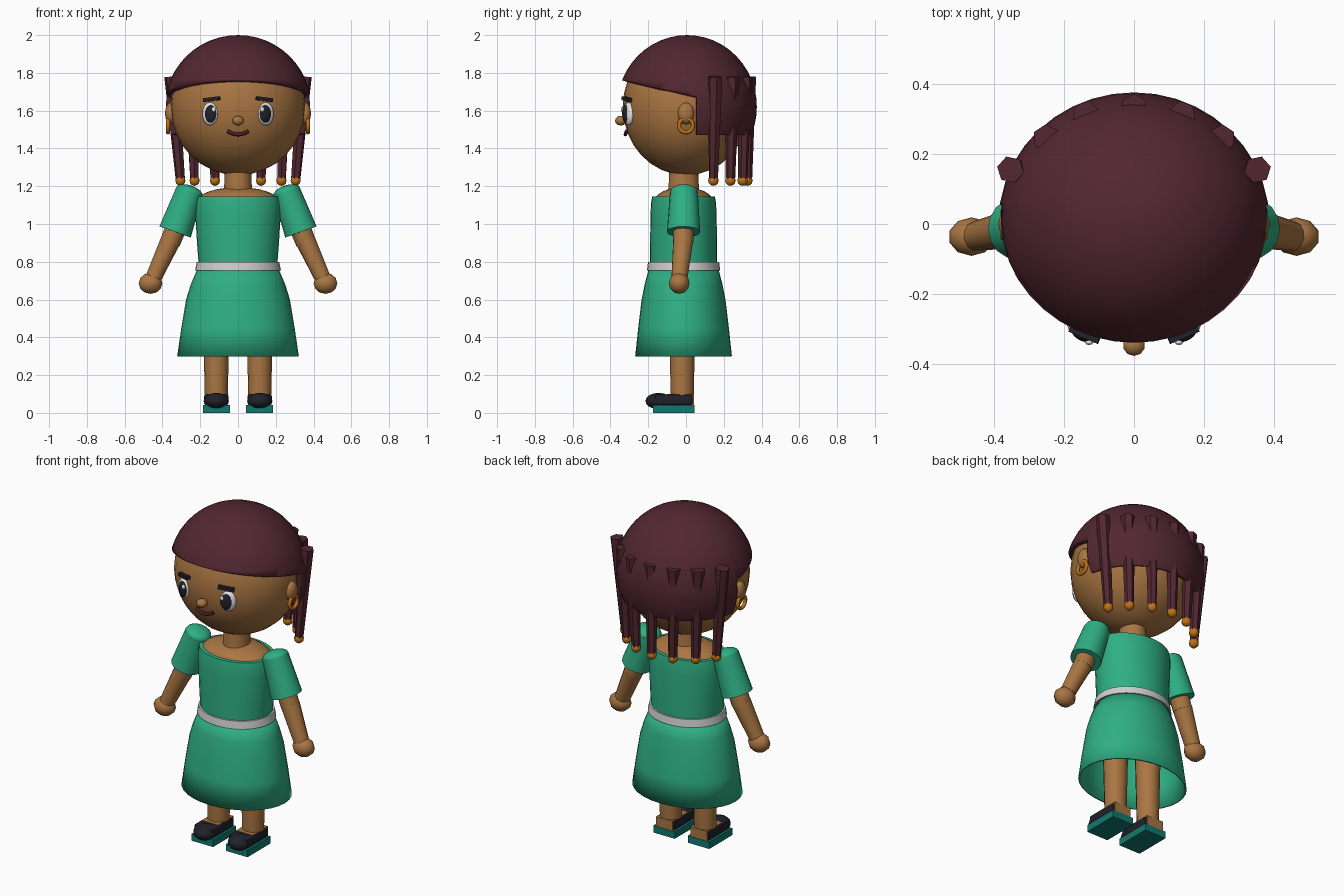
import bpy, bmesh, math
from mathutils import Vector, Matrix

if "Cube" in bpy.data.objects:
    bpy.data.objects.remove(bpy.data.objects["Cube"], do_unlink=True)


def material(name, r, g, b):
    m = bpy.data.materials.new(name)
    m.use_nodes = True
    m.diffuse_color = (r, g, b, 1)
    m.node_tree.nodes["Principled BSDF"].inputs["Base Color"].default_value = (r, g, b, 1)
    return m


SKIN = material("warm brown skin", .40, .18, .055)
HAIR = material("dark plum hair", .085, .02, .03)
GREEN = material("green cloth", .028, .43, .23)
TEAL = material("teal sole", .006, .19, .16)
BLACK = material("near black", .014, .015, .024)
GOLD = material("orange gold", .52, .17, .008)
GREY = material("light grey belt", .62, .62, .62)
WHITE = material("eye white", .8, .8, .8)
LIP = material("dark lip", .07, .012, .018)


def finish(name, bm, mat, angle=40):
    mesh = bpy.data.meshes.new(name)
    bmesh.ops.recalc_face_normals(bm, faces=bm.faces)
    bm.to_mesh(mesh)
    bm.free()
    mesh.materials.append(mat)
    mesh.shade_smooth()
    mesh.set_sharp_from_angle(angle=math.radians(angle))
    obj = bpy.data.objects.new(name, mesh)
    bpy.context.collection.objects.link(obj)
    return obj


def ball(name, loc, size, mat, seg=16, turn=0):
    bm = bmesh.new()
    bmesh.ops.create_uvsphere(bm, u_segments=seg, v_segments=max(6, seg // 2), radius=1)
    bm.transform(Matrix.Translation(loc) @ Matrix.Rotation(turn, 4, "Z") @ Matrix.Diagonal((*size, 1)))
    return finish(name, bm, mat, 60)


def tube(name, a, b, ra, rb, mat, sides=12):
    a, b = Vector(a), Vector(b)
    bm = bmesh.new()
    bmesh.ops.create_cone(bm, cap_ends=True, segments=sides, radius1=ra, radius2=rb, depth=(b - a).length)
    turn = (b - a).to_track_quat("Z", "Y").to_matrix().to_4x4()
    bm.transform(Matrix.Translation((a + b) / 2) @ turn)
    return finish(name, bm, mat, 50)


def box(name, loc, size, mat, bevel=0, rot=None):
    bm = bmesh.new()
    bmesh.ops.create_cube(bm, size=1)
    bm.transform(Matrix.Translation(loc) @ (rot or Matrix()) @ Matrix.Diagonal((*size, 1)))
    if bevel:
        bmesh.ops.bevel(bm, geom=bm.edges[:], offset=bevel, segments=2, affect="EDGES", profile=.5)
    return finish(name, bm, mat)


def loft(name, rings, mat, yc=0, sides=24, caps=()):
    """Stacked ellipses given as (z, half width, half depth)."""
    bm = bmesh.new()
    loops = []
    for z, rx, ry in rings:
        angles = [math.tau * i / sides for i in range(sides)]
        loops.append([bm.verts.new((rx * math.cos(t), yc + ry * math.sin(t), z)) for t in angles])
    for low, high in zip(loops, loops[1:]):
        for i in range(sides):
            j = (i + 1) % sides
            bm.faces.new((low[i], low[j], high[j], high[i]))
    for c in caps:
        bm.faces.new(loops[c])
    return finish(name, bm, mat)


def shell(obj, thickness):
    mod = obj.modifiers.new("thickness", "SOLIDIFY")
    mod.thickness = thickness
    mod.offset = -1


# Head, neck and shoulders
ball("head", (0, 0, 1.62), (.357, .335, .362), SKIN, 32)
loft("neck", [(1.12, .085, .09), (1.2, .073, .08), (1.32, .07, .075)], SKIN, -.012, 16)
ball("shoulders", (0, -.012, 1.12), (.215, .155, .075), SKIN, 24)

# Hair cap: sloped fringe in front, longer behind the ears
HAIR_BACK, HAIR_LOW = .055, 1.47
slope_point, slope_normal = Vector((0, -.335, 1.76)), Vector((0, .22, 1)).normalized()
bm = bmesh.new()
bmesh.ops.create_uvsphere(bm, u_segments=40, v_segments=24, radius=1)
bm.transform(Matrix.Translation((0, .005, 1.62)) @ Matrix.Diagonal((.386, .37, .38, 1)))
cuts = ((slope_point, slope_normal), (Vector((0, HAIR_BACK, 0)), Vector((0, 1, 0))),
        (Vector((0, 0, HAIR_LOW)), Vector((0, 0, 1))))
for point, normal in cuts:
    bmesh.ops.bisect_plane(bm, geom=bm.verts[:] + bm.edges[:] + bm.faces[:],
                           plane_co=point, plane_no=normal, dist=1e-5)
bare = []
for f in bm.faces:
    c = f.calc_center_median()
    behind = c.y > HAIR_BACK and c.z > HAIR_LOW
    if not behind and (c - slope_point).dot(slope_normal) < 0:
        bare.append(f)
bmesh.ops.delete(bm, geom=bare, context="FACES")
shell(finish("hair_cap", bm, HAIR), .03)

# Braids with beads: top x, y and bottom x, y on one side
braids = [(.352, .155, .305, .145), (.25, .245, .23, .235), (.137, .312, .122, .3), (0, .332, 0, .325)]
for tx, ty, bx, by in braids:
    for s in ((-1, 1) if tx else (1,)):
        tube("braid", (s * bx, by, 1.23), (s * tx, ty, 1.78), .025, .039, HAIR, 6)
        ball("braid_bead", (s * bx, by, 1.23), (.028, .028, .028), GOLD, 10)

# Nose and mouth
ball("nose", (0, -.345, 1.547), (.032, .031, .026), SKIN, 10)
curve = bpy.data.curves.new("mouth", "CURVE")
curve.dimensions = "3D"
curve.bevel_depth = .01
curve.bevel_resolution = 2
curve.use_fill_caps = True
line = curve.splines.new("POLY")
line.points.add(8)
for i, p in enumerate(line.points):
    t = i / 4 - 1
    p.co = (.055 * t, -.321 + .007 * t * t, 1.474 + .018 * t * t, 1)
curve.materials.append(LIP)
bpy.context.collection.objects.link(bpy.data.objects.new("mouth", curve))

# Dress, open at the hem, and belt
skirt = loft("skirt", [(.3, .322, .256), (.45, .3, .24), (.6, .275, .222), (.68, .25, .206), (.78, .208, .18)],
             GREEN, -.013, 32)
shell(skirt, .01)
loft("bodice", [(.77, .207, .178), (.9, .217, .177), (1.05, .226, .175), (1.11, .228, .172), (1.145, .222, .166)],
     GREEN, -.013, 32, (-1,))
loft("belt", [(.755, .227, .194), (.8, .218, .188)], GREY, -.013, 32, (0, 1))

for s in (-1, 1):
    # Eyes and brows
    ball("eye_white", (s * .148, -.303, 1.583), (.044, .022, .061), WHITE, 20, s * .4)
    ball("pupil", (s * .145, -.32, 1.583), (.033, .014, .047), BLACK, 16, s * .4)
    ball("eye_glint", (s * .128, -.337, 1.607), (.012, .008, .014), WHITE, 8)
    tilt = Matrix.Rotation(s * .4, 4, "Z") @ Matrix.Rotation(s * .12, 4, "Y")
    box("eyebrow", (s * .14, -.313, 1.661), (.09, .025, .019), BLACK, 0, tilt)

    # Ears and hoops
    ball("ear", (s * .357, 0, 1.585), (.03, .044, .058), SKIN, 14)
    bpy.ops.mesh.primitive_torus_add(location=(s * .37, 0, 1.522), rotation=(0, math.pi / 2, 0),
                                     major_radius=.037, minor_radius=.011,
                                     major_segments=20, minor_segments=8)
    hoop = bpy.context.object
    hoop.name = "earring"
    hoop.data.materials.append(GOLD)
    hoop.data.shade_smooth()

    # Arms
    loc = Vector((s * .257, -.011, 1.17))
    tube("sleeve", (s * .333, -.013, .958), loc, .088, .074, GREEN, 16)
    cap = ball("sleeve_top", (0, 0, 0), (.074, .074, .035), GREEN, 16)
    cap.location = loc
    cap.rotation_euler = (0, -s * -.34 * -1, 0)
    tube("upper_arm", (s * .36, -.015, .9), (s * .29, -.011, 1.08), .054, .058, SKIN)
    tube("forearm", (s * .45, -.035, .71), (s * .358, -.015, .91), .043, .054, SKIN)
    ball("hand", (s * .463, -.036, .686), (.066, .055, .056), SKIN, 10)

    # Legs and shoes
    x = s * .115
    tube("leg", (x, -.02, .05), (x, -.02, .5), .06, .07, SKIN, 16)
    box("foot", (x, -.03, .07), (.11, .145, .06), SKIN)
    box("shoe_upper", (x, -.065, .07), (.13, .2, .055), BLACK, .01)
    ball("shoe_toe", (x, -.145, .063), (.067, .07, .043), BLACK, 16)
    box("shoe_sole", (x, -.065, .021), (.143, .22, .042), TEAL)
